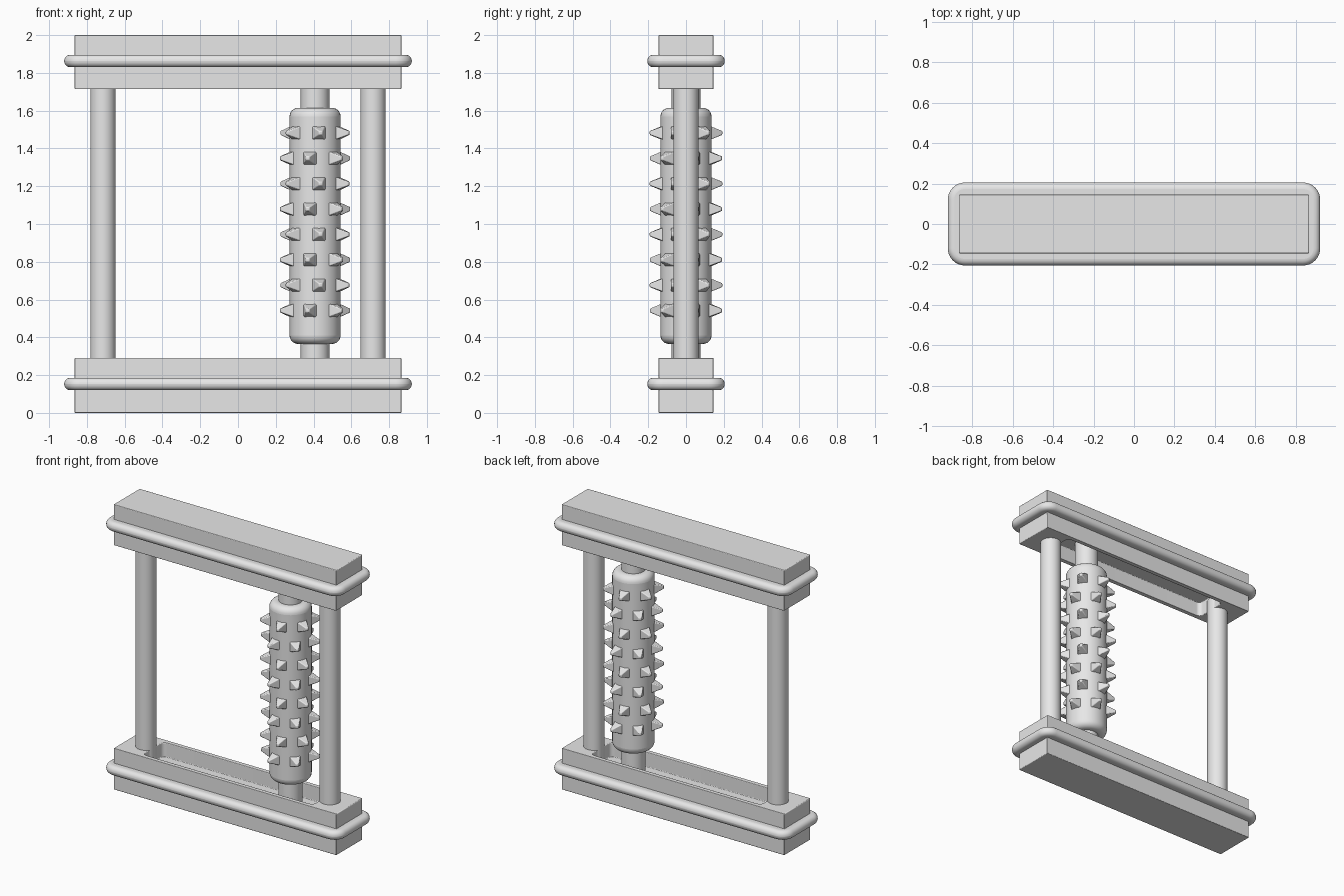
import bpy, bmesh, math
from mathutils import Matrix, Vector

cube = bpy.data.objects.get("Cube")
if cube:
    bpy.data.objects.remove(cube, do_unlink=True)

grey = bpy.data.materials.new("light grey")
grey.use_nodes = True
grey.diffuse_color = (0.8, 0.8, 0.8, 1)
grey.node_tree.nodes["Principled BSDF"].inputs["Base Color"].default_value = (0.8, 0.8, 0.8, 1)


def finish(name, bm, bevel=0.0, segments=3):
    """Turn a bmesh into a smooth-shaded object with rounded edges."""
    bmesh.ops.recalc_face_normals(bm, faces=bm.faces)
    mesh = bpy.data.meshes.new(name)
    bm.to_mesh(mesh)
    bm.free()
    mesh.materials.append(grey)
    ob = bpy.data.objects.new(name, mesh)
    bpy.context.collection.objects.link(ob)
    if bevel:
        mod = ob.modifiers.new("rounded edges", 'BEVEL')
        mod.width = bevel
        mod.segments = segments
        mod.limit_method = 'ANGLE'
        mod.angle_limit = math.radians(40)
    bpy.ops.object.select_all(action='DESELECT')
    ob.select_set(True)
    bpy.context.view_layer.objects.active = ob
    bpy.ops.object.shade_smooth_by_angle(angle=math.radians(35))
    return ob


def box(hx, hy, z0, z1):
    bm = bmesh.new()
    m = Matrix.Translation((0, 0, (z0 + z1) / 2)) @ Matrix.Diagonal((2 * hx, 2 * hy, z1 - z0, 1))
    bmesh.ops.create_cube(bm, size=1, matrix=m)
    return bm


def round_corners(bm, edges, radius):
    bmesh.ops.bevel(bm, geom=edges, offset=radius, segments=8, profile=0.5, affect='EDGES')


def upright(e):
    d = e.verts[0].co - e.verts[1].co
    return abs(d.z) > 0.9 * d.length


def beam(name, z0, z1, side):
    """Long beam with a slot in its upper (side=1) or lower (side=-1) face."""
    bm = box(0.865, 0.145, z0, z1)
    bm.normal_update()
    face = next(f for f in bm.faces if f.normal.z * side > 0.9)
    bmesh.ops.inset_region(bm, faces=[face], thickness=0.045)
    for v in face.verts:
        v.co.x = math.copysign(0.66, v.co.x)
    floor = bmesh.ops.extrude_discrete_faces(bm, faces=[face])["faces"][0]
    for v in floor.verts:
        v.co.z -= side * 0.1
    inner = [e for e in bm.edges if upright(e) and abs(e.verts[0].co.x) < 0.7]
    round_corners(bm, inner, 0.03)
    finish(name, bm, 0.012)


def rim(name, z0, z1):
    """Half-round moulding running around a beam."""
    bm = box(0.92, 0.205, z0, z1)
    round_corners(bm, [e for e in bm.edges if upright(e)], 0.085)
    finish(name, bm, 0.032, 6)


def cylinder(name, x, radius, z0, z1, bevel=0.0):
    bm = bmesh.new()
    bmesh.ops.create_cone(bm, cap_ends=True, segments=40, radius1=radius, radius2=radius,
                          depth=z1 - z0, matrix=Matrix.Translation((x, 0, (z0 + z1) / 2)))
    finish(name, bm, bevel, 6)


# Base and top beams
beam("base_beam", 0.0, 0.29, 1)
rim("base_rim", 0.12, 0.186)
beam("top_beam", 1.715, 2.0, -1)
rim("top_rim", 1.83, 1.896)

# Side posts
cylinder("right_post", -0.715, 0.067, 0.2, 1.8)
cylinder("left_post", 0.715, 0.067, 0.2, 1.8)

# Roller and its shaft
ROLLER_X = 0.408
cylinder("roller_shaft", ROLLER_X, 0.076, 0.15, 1.85)
cylinder("roller", ROLLER_X, 0.135, 0.365, 1.615, 0.045)

# Blunt pyramid spikes, six to a ring, alternate rings turned
bm = bmesh.new()
for row in range(8):
    z = 0.542 + row * 0.1343
    turn = -12 if row % 2 == 0 else 9
    for k in range(6):
        a = math.radians(turn + 60 * k)
        out = Vector((math.sin(a), -math.cos(a), 0))
        m = (Matrix.Translation(Vector((ROLLER_X, 0, z)) + out * 0.156)
             @ out.to_track_quat('Z', 'Y').to_matrix().to_4x4()
             @ Matrix.Rotation(math.radians(45), 4, 'Z'))
        bmesh.ops.create_cone(bm, cap_ends=True, segments=4, radius1=0.055,
                              radius2=0.014, depth=0.076, matrix=m)
finish("roller_spikes", bm, 0.005, 2)
